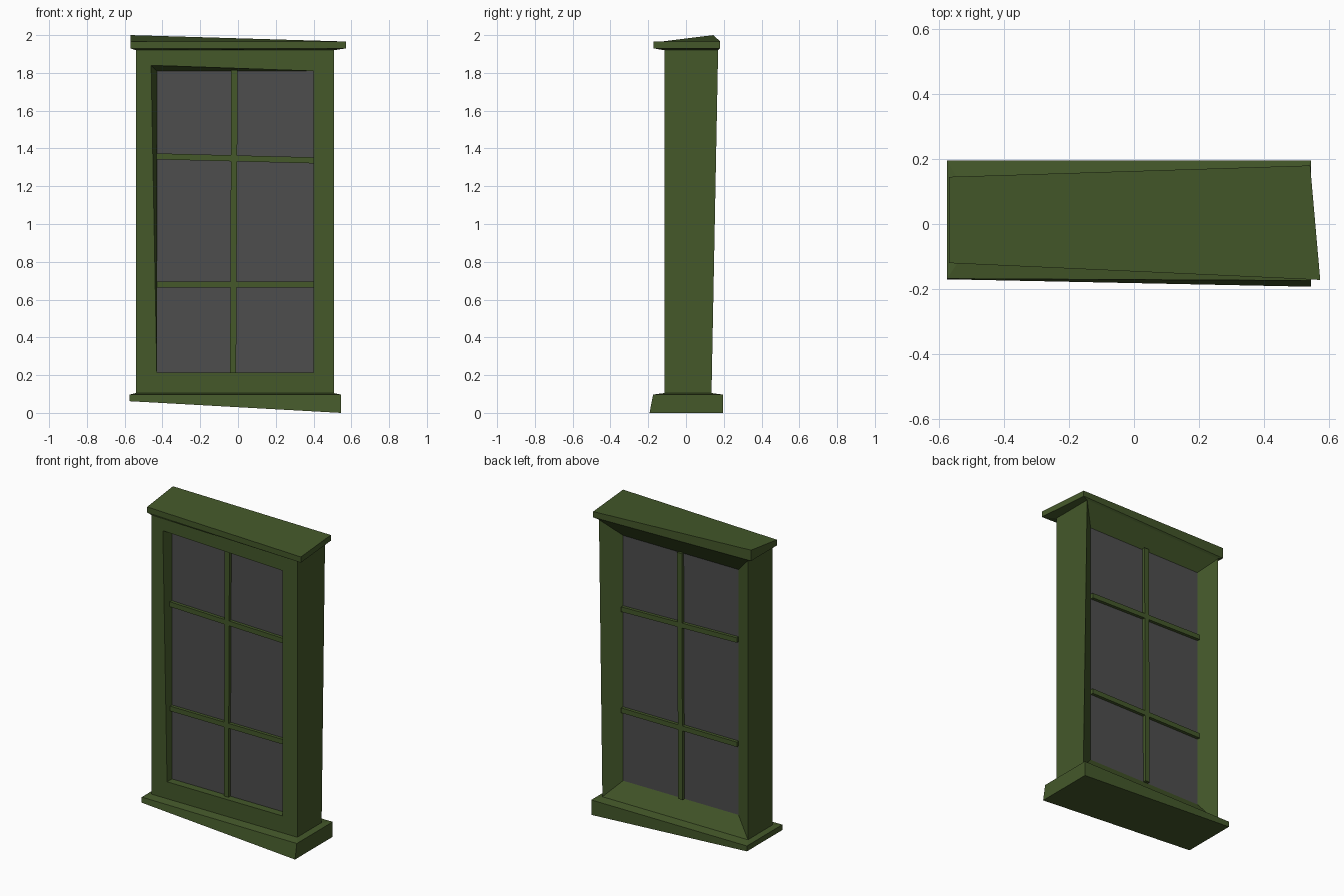
import bpy, bmesh

if "Cube" in bpy.data.objects:
    bpy.data.objects.remove(bpy.data.objects["Cube"])


def material(name, rgb):
    m = bpy.data.materials.new(name)
    m.diffuse_color = (*rgb, 1)
    m.use_nodes = True
    m.node_tree.nodes["Principled BSDF"].inputs["Base Color"].default_value = m.diffuse_color
    return m


GREEN = material("green_paint", (0.058, 0.098, 0.023))
GREY = material("dark_glass", (0.075, 0.075, 0.075))


def loft(name, rings, mat, capped=True):
    """Skin a stack of four-point rings, optionally closing both ends."""
    bm = bmesh.new()
    loops = [[bm.verts.new(p) for p in ring] for ring in rings]
    for a, b in zip(loops, loops[1:]):
        for i in range(4):
            j = (i + 1) % 4
            bm.faces.new((a[i], a[j], b[j], b[i]))
    if capped:
        bm.faces.new(loops[0][::-1])
        bm.faces.new(loops[-1])
    bmesh.ops.recalc_face_normals(bm, faces=bm.faces)
    me = bpy.data.meshes.new(name)
    bm.to_mesh(me)
    bm.free()
    me.materials.append(mat)
    ob = bpy.data.objects.new(name, me)
    bpy.context.collection.objects.link(ob)
    return ob


def upright(pts, y):
    return [(x, y, z) for x, z in pts]


# Shared outlines
X0, X1, Z0, Z1, YF = -0.54, 0.507, 0.105, 1.92, -0.115
GLASS_F, GLASS_B = -0.065, 0.075
outer = [(X0, Z0), (X1, Z0), (X1, Z1), (X0, Z1)]
pane = [(-0.43, 0.215), (0.40, 0.215), (0.40, 1.81), (-0.43, 1.81)]
opening = [(-0.43, 0.215), (0.40, 0.215), (0.40, 1.81), (-0.46, 1.84)]

# Frame: front reveal, front face, outer sides, splayed back reveal
back = [(x, y, z) for (x, z), y in zip(outer, (0.135, 0.135, 0.17, 0.135))]
frame = loft("window_frame", [upright(pane, GLASS_F), upright(opening, YF),
                              upright(outer, YF), back,
                              upright(pane, GLASS_B), upright(pane, GLASS_F)],
             GREEN, capped=False)

# Glass block
loft("glass", [upright(pane, GLASS_F), upright(pane, GLASS_B)], GREY)


# Slightly crooked glazing bars, standing proud of the glass on both sides
def bar(name, pts):
    loft(name, [upright(pts, GLASS_F - 0.02), upright(pts, GLASS_B + 0.02)], GREEN)


bar("vertical_bar", [(-0.042, 0.215), (-0.01, 0.215), (-0.002, 1.815), (-0.036, 1.815)])
for name, zl, zr in (("lower_bar", 0.68, 0.68), ("upper_bar", 1.358, 1.337)):
    h = 0.016
    bar(name, [(-0.432, zl - h), (0.40, zr - h), (0.40, zr + h), (-0.432, zl + h)])


# Sill: wedge-shaped block with a shallow bevel up to the frame
loft("sill", [
    [(-0.575, -0.17, 0.062), (0.545, -0.193, 0), (0.545, 0.195, 0), (-0.575, 0.195, 0.062)],
    [(-0.575, -0.168, 0.097), (0.545, -0.174, 0.097), (0.545, 0.195, 0.097), (-0.575, 0.195, 0.097)],
    [(X0, YF, Z0), (X1, YF, Z0), (X1, 0.135, Z0), (X0, 0.135, Z0)],
], GREEN)

# Head cap: bevelled underside and a top raised at its back left corner
plan = [(-0.57, -0.12), (0.573, -0.172), (0.542, 0.18), (-0.57, 0.145)]
loft("head_cap", [
    [(X0, YF, Z1), (X1, YF, Z1), (X1, 0.17, Z1), (X0, 0.135, Z1)],
    [(x, y, 1.93) for x, y in plan],
    [(x, y, z) for (x, y), z in zip(plan, (1.967, 1.967, 1.967, 2.0))],
], GREEN)
